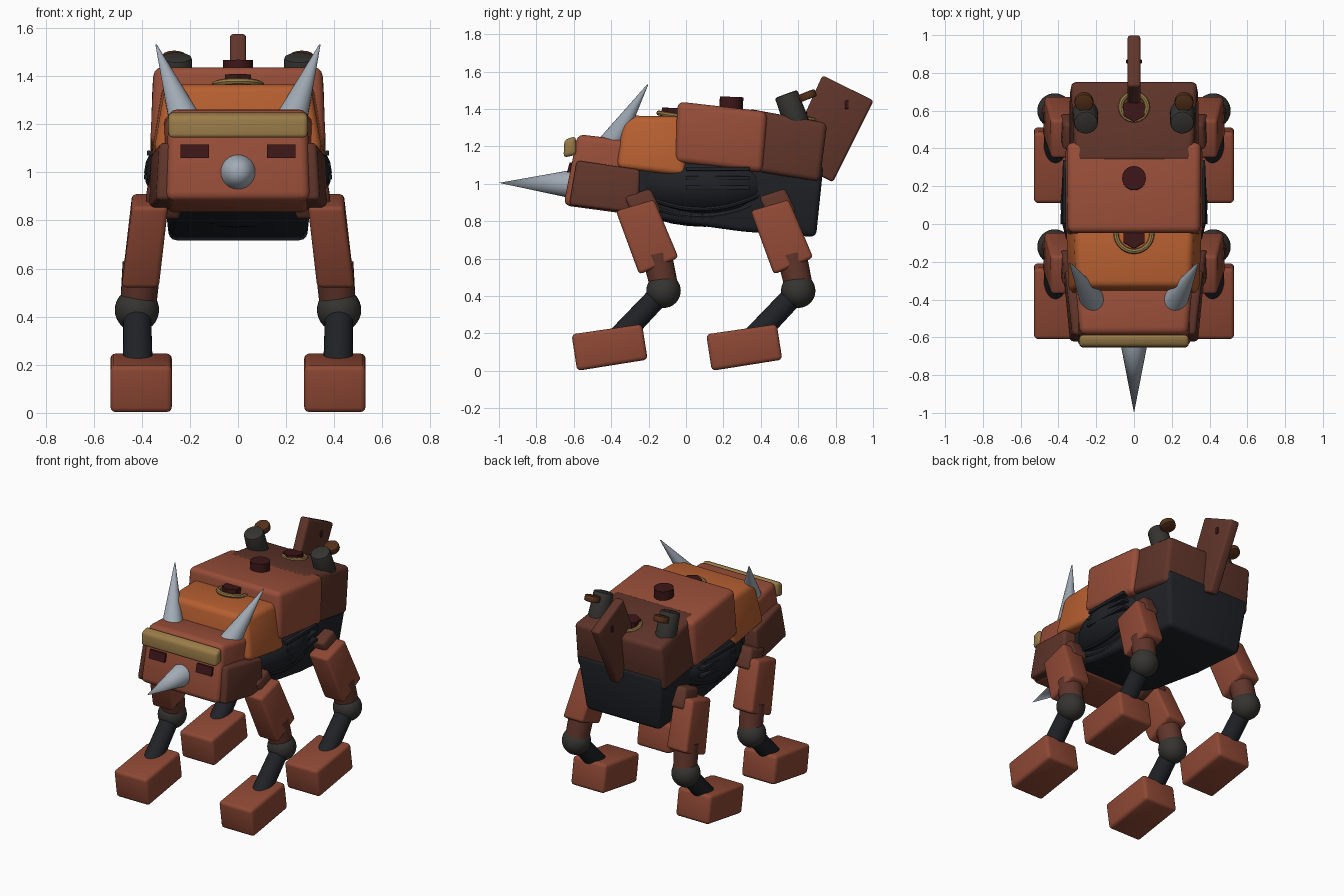
import bpy, bmesh, math
from mathutils import Vector, Matrix

if "Cube" in bpy.data.objects:
    bpy.data.objects.remove(bpy.data.objects["Cube"])

COL = {
    "red": (0.31, 0.075, 0.04), "orange": (0.47, 0.115, 0.03), "brown": (0.115, 0.035, 0.023),
    "leg": (0.27, 0.065, 0.035), "black": (0.014, 0.016, 0.02), "joint": (0.035, 0.034, 0.03),
    "gold": (0.32, 0.2, 0.065), "steel": (0.36, 0.41, 0.47), "maroon": (0.045, 0.008, 0.009),
    "rust": (0.09, 0.03, 0.01),
}
MATS = {}


def finish(bm, name, col, mirror=False):
    bmesh.ops.recalc_face_normals(bm, faces=bm.faces)
    me = bpy.data.meshes.new(name)
    bm.to_mesh(me)
    bm.free()
    for p in me.polygons:
        p.use_smooth = True
    me.set_sharp_from_angle(angle=math.radians(40))
    if col not in MATS:
        MATS[col] = bpy.data.materials.new(col)
        MATS[col].diffuse_color = (*COL[col], 1)
    me.materials.append(MATS[col])
    ob = bpy.data.objects.new(name, me)
    bpy.context.collection.objects.link(ob)
    if mirror:
        ob.modifiers.new("Mirror", 'MIRROR').use_mirror_merge = False
    return ob


def block(name, pts, col, bevel=0.03, mirror=False):
    """Side profile of (y, z, x_left, x_right) points, closed across x."""
    bm = bmesh.new()
    a = [bm.verts.new((p[2], p[0], p[1])) for p in pts]
    b = [bm.verts.new((p[3], p[0], p[1])) for p in pts]
    bm.faces.new(a)
    bm.faces.new(b)
    for i in range(len(pts)):
        j = (i + 1) % len(pts)
        bm.faces.new((a[i], a[j], b[j], b[i]))
    bmesh.ops.recalc_face_normals(bm, faces=bm.faces)
    if bevel:
        bmesh.ops.bevel(bm, geom=bm.edges[:], offset=bevel, segments=3, profile=0.5, affect='EDGES')
    return finish(bm, name, col, mirror)


def sym(name, pts, col, bevel=0.03):
    return block(name, [(y, z, -w, w) for y, z, w in pts], col, bevel)


def rod(name, p, q, r1, r2, col, mirror=False, seg=24, bevel=0.0):
    p, q = Vector(p), Vector(q)
    d = q - p
    m = Matrix.Translation((p + q) / 2) @ Vector((0, 0, 1)).rotation_difference(d).to_matrix().to_4x4()
    bm = bmesh.new()
    bmesh.ops.create_cone(bm, cap_ends=True, segments=seg, radius1=r1, radius2=r2, depth=d.length, matrix=m)
    if bevel:
        caps = [e for e in bm.edges if any(len(f.verts) > 4 for f in e.link_faces)]
        bmesh.ops.bevel(bm, geom=caps, offset=bevel, segments=2, profile=0.5, affect='EDGES')
    return finish(bm, name, col, mirror)


def ball(name, c, r, col, mirror=False):
    bm = bmesh.new()
    m = Matrix.Translation(c) @ Matrix.Diagonal((*r, 1))
    bmesh.ops.create_uvsphere(bm, u_segments=32, v_segments=16, radius=1, matrix=m)
    return finish(bm, name, col, mirror)


def tube(name, path, r, col, mirror=False, closed=False):
    """Round tube swept through a list of points."""
    bm = bmesh.new()
    n, k, rings = len(path), 8, []
    for i, p in enumerate(path):
        nxt = path[(i + 1) % n] if closed else path[min(i + 1, n - 1)]
        prv = path[i - 1] if closed else path[max(i - 1, 0)]
        t = (nxt - prv).normalized()
        u = t.cross(Vector((1, 0, 0)) if not closed else Vector((0, 0, 1))).normalized()
        v = t.cross(u)
        rings.append([bm.verts.new(p + r * (math.cos(a) * u + math.sin(a) * v))
                      for a in (math.tau * s / k for s in range(k))])
    for i in range(n if closed else n - 1):
        A, B = rings[i], rings[(i + 1) % n]
        for s in range(k):
            bm.faces.new((A[s], A[(s + 1) % k], B[(s + 1) % k], B[s]))
    if not closed:
        bm.faces.new(rings[0])
        bm.faces.new(rings[-1])
    return finish(bm, name, col, mirror)


# Dark under-body and rounded belly
sym("underbody", [(0.735, 1.1, 0.33), (0.695, 0.715, 0.285), (0.3, 0.745, 0.29), (-0.1, 0.80, 0.28),
                  (-0.32, 0.86, 0.25), (-0.32, 1.12, 0.28)], "black", 0.03)
ball("belly", (0, 0.1, 1.0), (0.39, 0.46, 0.23), "black")

# Armour shells along the back
sym("shoulder_shell", [(-0.335, 1.365, 0.30), (0.0, 1.36, 0.315), (0.0, 1.04, 0.365), (-0.37, 1.085, 0.35)],
    "orange", 0.035)
sym("back_shell", [(-0.045, 1.44, 0.35), (0.435, 1.385, 0.355), (0.41, 1.06, 0.365), (-0.06, 1.115, 0.365)],
    "red", 0.035)
sym("rump_shell", [(0.33, 1.402, 0.31), (0.755, 1.325, 0.335), (0.715, 1.01, 0.34), (0.38, 1.065, 0.345)],
    "brown", 0.03)

# Head, cheeks, brow and eyes
sym("head", [(-0.58, 1.265, 0.285), (-0.28, 1.23, 0.315), (-0.25, 0.83, 0.30), (-0.655, 0.885, 0.30)],
    "red", 0.035)
block("cheek_plate", [(-0.585, 1.125, 0.2, 0.325), (-0.245, 1.075, 0.2, 0.365), (-0.255, 0.84, 0.2, 0.375),
                      (-0.625, 0.885, 0.2, 0.34)], "brown", 0.02, True)
sym("brow_bar", [(-0.65, 1.235, 0.29), (-0.59, 1.255, 0.29), (-0.585, 1.155, 0.29), (-0.655, 1.14, 0.29)],
    "gold", 0.02)
block("eye", [(-0.622, 1.115, 0.12, 0.24), (-0.56, 1.115, 0.12, 0.24), (-0.56, 1.06, 0.12, 0.24),
              (-0.637, 1.06, 0.12, 0.24)], "maroon", 0, True)

# Horns
rod("nose_horn", (0, -0.60, 0.998), (0, -1.0, 1.005), 0.078, 0.0, "steel")
rod("head_horn", (0.215, -0.41, 1.2), (0.34, -0.205, 1.53), 0.07, 0.003, "steel", True)

# Caps and gold rings on the spine
for nm, y, z, h in (("shoulder", -0.07, 1.365, 0.04), ("back", 0.24, 1.40, 0.065), ("rump", 0.6, 1.345, 0.04)):
    seg = 24 if nm == "back" else 6
    rod(nm + "_cap", (0, y, z - 0.03), (0, y + 0.004, z + h), 0.063, 0.063, "maroon", False, seg)
for nm, y, z, r in (("shoulder", -0.05, 1.362, 0.095), ("rump", 0.62, 1.35, 0.07)):
    tube(nm + "_ring", [Vector((r * math.cos(a), y + r * math.sin(a), z - 0.17 * r * math.sin(a)))
                        for a in (math.tau * i / 28 for i in range(28))], 0.014, "gold", False, True)

# Exhaust stacks
rod("exhaust_stack", (0.258, 0.605, 1.29), (0.255, 0.535, 1.48), 0.068, 0.064, "joint", True, 24, 0.012)
rod("exhaust_flap", (0.265, 0.655, 1.452), (0.265, 0.64, 1.49), 0.05, 0.05, "rust", True, 20, 0.008)

# Tail plate with pivot pin
sym("tail_plate", [(0.73, 1.58, 0.034), (1.003, 1.445, 0.034), (0.785, 1.008, 0.034), (0.53, 1.14, 0.034)],
    "brown", 0.015)
sym("tail_pin", [(0.85, 1.445, 0.042), (0.87, 1.445, 0.042), (0.87, 1.40, 0.042), (0.85, 1.40, 0.042)],
    "maroon", 0.004)

# Side vents and curved belly ribs
for i, z in enumerate((1.08, 1.03, 0.98)):
    block(f"side_vent_{i + 1}", [(0.0, z + 0.011, 0.33, 0.378 + 0.006 * i), (0.34, z + 0.011, 0.33, 0.376),
                                 (0.34, z - 0.011, 0.33, 0.376), (0.0, z - 0.011, 0.33, 0.378 + 0.006 * i)],
          "black", 0.004, True)
for k, low in enumerate((0.825, 0.865)):
    path = []
    for i in range(15):
        y = -0.22 + 0.62 * i / 14
        z = low + 0.075 * ((y - 0.08) / 0.31) ** 2
        s = 1 - ((y - 0.1) / 0.46) ** 2 - ((z - 1.0) / 0.23) ** 2
        path.append(Vector((max(0.39 * math.sqrt(max(s, 0)), 0.275), y, z)))
    tube(f"belly_rib_{k + 1}", path, 0.013, "black", True)

# Four identical legs
for nm, o in (("front", 0.0), ("rear", 0.72)):
    block(nm + "_hip", [(-0.33, 0.93, 0.24, 0.38), (-0.19, 0.975, 0.24, 0.37), (-0.13, 0.85, 0.24, 0.39),
                        (-0.27, 0.80, 0.24, 0.39)][:4] if not o else
          [(0.39, 0.93, 0.24, 0.38), (0.53, 0.975, 0.24, 0.37), (0.59, 0.85, 0.24, 0.39),
           (0.45, 0.80, 0.24, 0.39)], "brown", 0.02, True)
    block(nm + "_thigh", [(-0.375 + o, 0.855, 0.29, 0.44), (-0.17 + o, 0.915, 0.29, 0.44),
                          (-0.04 + o, 0.605, 0.32, 0.475), (-0.25 + o, 0.515, 0.33, 0.485)], "leg", 0.02, True)
    rod(nm + "_knee_sleeve", (0.40, -0.155 + o, 0.62), (0.415, -0.115 + o, 0.44), 0.08, 0.075, "brown", True)
    ball(nm + "_knee", (0.42, -0.12 + o, 0.428), (0.092, 0.092, 0.092), "joint", True)
    rod(nm + "_shin", (0.42, -0.12 + o, 0.43), (0.415, -0.38 + o, 0.155), 0.058, 0.062, "black", True)
    block(nm + "_foot", [(-0.612 + o, 0.195, 0.275, 0.53), (-0.235 + o, 0.25, 0.275, 0.53),
                         (-0.205 + o, 0.06, 0.275, 0.53), (-0.582 + o, 0.0, 0.275, 0.53)], "leg", 0.022, True)

for m in bpy.data.materials:
    if m.users and not m.is_grease_pencil:
        m.use_nodes = True
        m.node_tree.nodes["Principled BSDF"].inputs["Base Color"].default_value = m.diffuse_color
